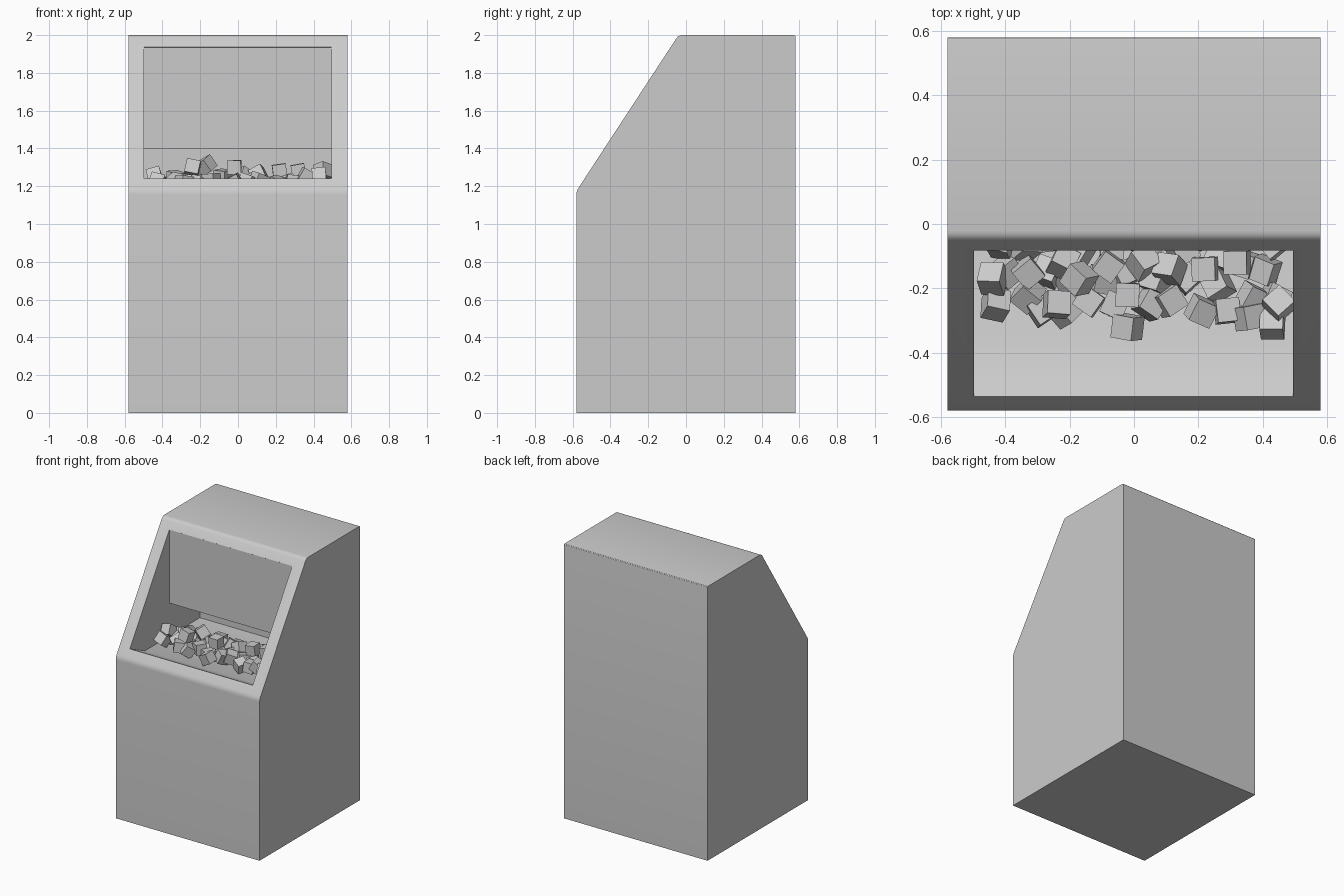
import bpy, bmesh, math, random
from mathutils import Euler, Matrix, Vector

if "Cube" in bpy.data.objects:
    bpy.data.objects.remove(bpy.data.objects["Cube"])

random.seed(7)


def prism(name, profile, x0, x1):
    """Extrude a (y, z) profile along x."""
    bm = bmesh.new()
    face = bm.faces.new([bm.verts.new((x0, y, z)) for y, z in profile])
    ext = bmesh.ops.extrude_face_region(bm, geom=[face])
    verts = [v for v in ext["geom"] if isinstance(v, bmesh.types.BMVert)]
    bmesh.ops.translate(bm, verts=verts, vec=(x1 - x0, 0, 0))
    bmesh.ops.recalc_face_normals(bm, faces=bm.faces[:])
    return finish(name, bm)


def finish(name, bm):
    mesh = bpy.data.meshes.new(name)
    bm.to_mesh(mesh)
    bm.free()
    obj = bpy.data.objects.new(name, mesh)
    bpy.context.collection.objects.link(obj)
    return obj


def rounded(profile, radii, steps=3):
    """Soften the profile corners with short quadratic curves."""
    out = []
    for i, (p, r) in enumerate(zip(profile, radii)):
        p = Vector(p)
        if r == 0:
            out.append(p)
            continue
        a = p + (Vector(profile[i - 1]) - p).normalized() * r
        b = p + (Vector(profile[(i + 1) % len(profile)]) - p).normalized() * r
        for k in range(steps + 1):
            t = k / steps
            out.append(a * (1 - t) ** 2 + p * 2 * t * (1 - t) + b * t * t)
    return out


# Cabinet with a sloping upper front
W = 0.58
cabinet = prism("cabinet", rounded(
    [(-W, 0), (W, 0), (W, 2), (-0.04, 2), (-W, 1.175)],
    [0, 0, 0.012, 0.02, 0.02]), -W, W)

# Bin cavity: sill ramp, floor, back wall, low ceiling, upper panel
cutter = prism("bin_cutter", [
    (-0.535, 1.24), (-0.365, 1.16), (0.27, 1.16), (0.27, 1.40),
    (-0.08, 1.40), (-0.08, 1.935), (-0.28, 2.06), (-0.735, 1.37)],
    -0.497, 0.495)
cutter.hide_render = True
cut = cabinet.modifiers.new("bin", "BOOLEAN")
cut.object = cutter
cut.operation = "DIFFERENCE"
cut.solver = "EXACT"
bpy.context.view_layer.objects.active = cabinet
cabinet.select_set(True)
bpy.ops.object.modifier_apply(modifier=cut.name)
bpy.data.objects.remove(cutter)
bpy.ops.object.shade_smooth_by_angle(angle=math.radians(30))

# Ice cubes: visible top layer, then a random layer filling beneath
SIZE = 0.073
top_layer = [
    (-0.44, -0.17, 1.25), (-0.33, -0.15, 1.24), (-0.22, -0.12, 1.25),
    (-0.08, -0.13, 1.25), (0.03, -0.12, 1.25), (0.11, -0.14, 1.26),
    (0.22, -0.14, 1.28), (0.32, -0.12, 1.28), (-0.43, -0.25, 1.22),
    (-0.33, -0.22, 1.22), (-0.24, -0.25, 1.30), (-0.17, -0.17, 1.31),
    (-0.14, -0.24, 1.23), (-0.02, -0.22, 1.30), (0.05, -0.25, 1.22),
    (0.11, -0.24, 1.23), (-0.02, -0.32, 1.22), (0.21, -0.27, 1.21),
    (0.29, -0.27, 1.22), (0.36, -0.29, 1.25), (0.43, -0.31, 1.25),
    (0.45, -0.25, 1.28), (0.37, -0.23, 1.22)]
spots = [Vector(p) for p in top_layer]
for _ in range(3000):
    p = Vector((random.uniform(-0.45, 0.45), random.uniform(-0.27, -0.03),
                random.uniform(1.2, 1.22)))
    if len(spots) < 60 and all((p - q).length > 0.066 for q in spots):
        spots.append(p)

bm = bmesh.new()
for p in spots:
    turn = Euler([random.uniform(-0.6, 0.6), random.uniform(-0.6, 0.6),
                  random.uniform(0, math.pi)])
    bmesh.ops.create_cube(bm, size=SIZE, matrix=Matrix.Translation(p) @ turn.to_matrix().to_4x4())
finish("ice_cubes", bm)
